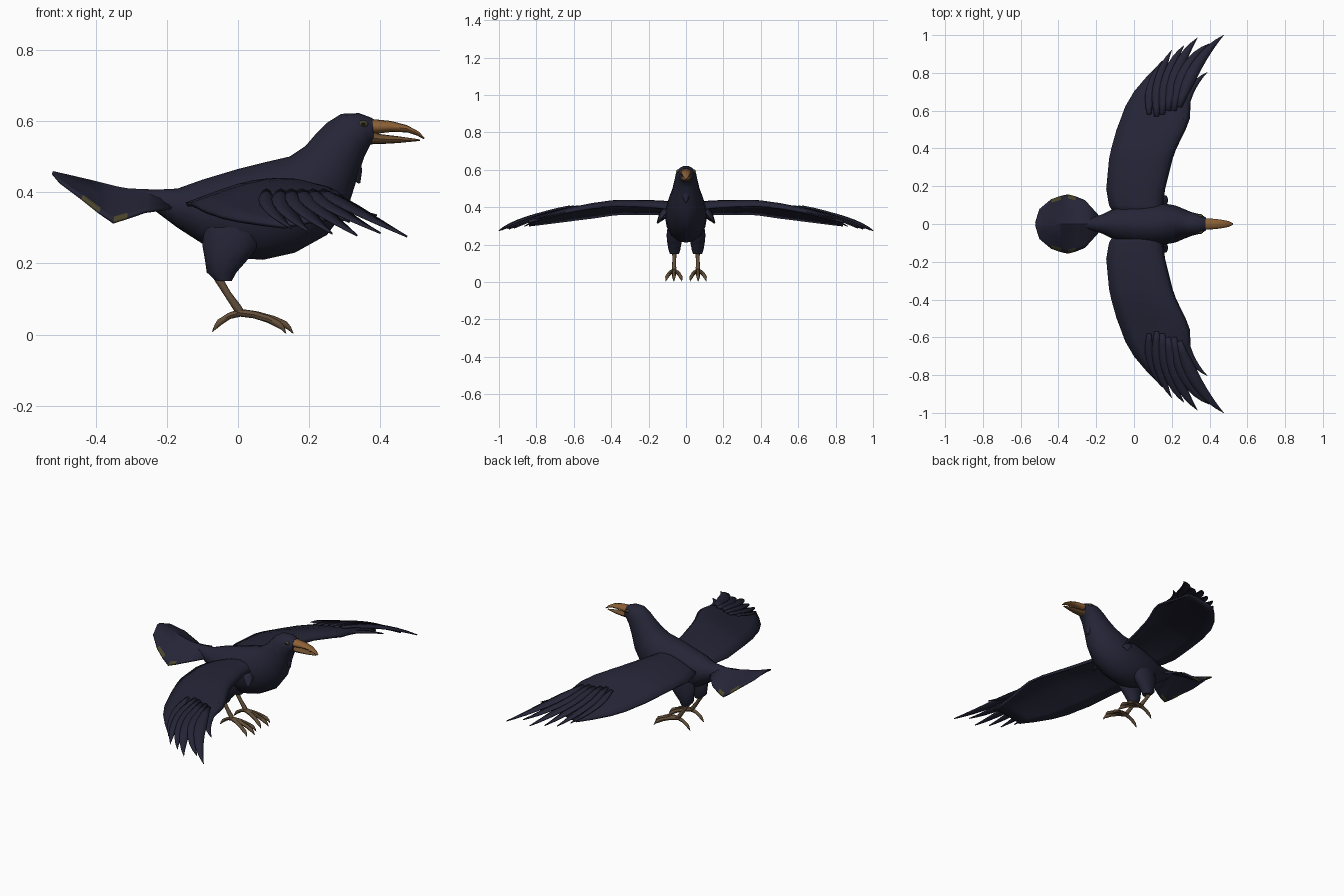
import bpy, bmesh, math
from mathutils import Vector


def material(name, rgb):
    m = bpy.data.materials.new(name)
    m.diffuse_color = (*rgb, 1)
    return m


PLUMAGE = material("dark_navy_plumage", (0.018, 0.018, 0.038))
HORN = material("tan_beak", (0.27, 0.12, 0.037))
HORN_DARK = material("brown_lower_beak", (0.16, 0.08, 0.03))
LEG = material("brown_leg", (0.125, 0.078, 0.042))
OLIVE = material("olive_patch", (0.07, 0.06, 0.025))
BLACK = material("black_eye", (0.006, 0.006, 0.006))


def finish(name, bm, mats, mirror=False, thick=0, angle=45):
    bmesh.ops.recalc_face_normals(bm, faces=bm.faces)
    me = bpy.data.meshes.new(name)
    bm.to_mesh(me)
    bm.free()
    for m in mats:
        me.materials.append(m)
    ob = bpy.data.objects.new(name, me)
    bpy.context.collection.objects.link(ob)
    if thick:
        mod = ob.modifiers.new("thickness", 'SOLIDIFY')
        mod.thickness, mod.offset = thick, 0
    if mirror:
        ob.modifiers.new("mirror", 'MIRROR').use_axis = (False, True, False)
    bpy.ops.object.select_all(action='DESELECT')
    ob.select_set(True)
    bpy.context.view_layer.objects.active = ob
    bpy.ops.object.shade_smooth_by_angle(angle=math.radians(angle))
    return ob


def skin(bm, rows, closed):
    """Bridge rows of points; closed rows become a capped tube."""
    vs = [[bm.verts.new(p) for p in r] for r in rows]
    n = len(rows[0])
    for a, b in zip(vs, vs[1:]):
        for i in range(n if closed else n - 1):
            j = (i + 1) % n
            bm.faces.new((a[i], a[j], b[j], b[i]))
    if closed:
        bm.faces.new(vs[0])
        bm.faces.new(vs[-1])


def slanted_ring(xt, zt, xb, zb, w, n=16):
    """Ellipse from a top point to a bottom point, with half width w in y."""
    top, bot = Vector((xt, 0, zt)), Vector((xb, 0, zb))
    mid, half = (top + bot) / 2, (top - bot) / 2
    return [mid + half * math.cos(2 * math.pi * i / n)
            + Vector((0, w * math.sin(2 * math.pi * i / n), 0)) for i in range(n)]


def tube(bm, pts, n=8):
    """Round tube through (x, y, z, radius) points."""
    p = [Vector(q[:3]) for q in pts]
    rows = []
    for i, q in enumerate(pts):
        d = (p[min(i + 1, len(p) - 1)] - p[max(i - 1, 0)]).normalized()
        side = d.cross(Vector((0, 1, 0))).normalized()
        up = side.cross(d)
        rows.append([p[i] + q[3] * (side * math.cos(2 * math.pi * k / n)
                     + up * math.sin(2 * math.pi * k / n)) for k in range(n)])
    skin(bm, rows, True)


def feather(bm, a, c, b, w, rows=9):
    """Pointed blade along a bent path with a raised spine."""
    a, c, b = Vector(a), Vector(c), Vector(b)
    out = []
    for i in range(rows):
        t = i / (rows - 1)
        p = a * (1 - t) ** 2 + c * 2 * t * (1 - t) + b * t * t
        d = (c - a) * (1 - t) + (b - c) * t
        side = Vector((d.y, -d.x, 0)).normalized()
        h = w * max(0.02, min(1, 0.4 + 2 * t) * (1 - t ** 3))
        out.append([p - side * h, p + Vector((0, 0, 0.006 * (1 - t))), p + side * h])
    skin(bm, out, False)


# Body, neck and head: xtop, ztop, xbottom, zbottom, half width
bm = bmesh.new()
skin(bm, [slanted_ring(*r) for r in (
    (-0.27, 0.405, -0.25, 0.36, 0.025), (-0.17, 0.41, -0.17, 0.30, 0.05),
    (-0.10, 0.435, -0.10, 0.255, 0.085), (0.0, 0.465, 0.0, 0.215, 0.105),
    (0.08, 0.485, 0.07, 0.21, 0.112), (0.145, 0.50, 0.16, 0.23, 0.11),
    (0.19, 0.53, 0.25, 0.28, 0.098), (0.22, 0.565, 0.31, 0.36, 0.078),
    (0.25, 0.595, 0.335, 0.44, 0.066), (0.29, 0.62, 0.355, 0.50, 0.058),
    (0.34, 0.622, 0.372, 0.533, 0.05), (0.378, 0.608, 0.382, 0.536, 0.034))], True)
finish("body", bm, [PLUMAGE])

# Throat tuft
bm = bmesh.new()
tube(bm, [(0.315, 0, 0.50, 0.025), (0.328, 0, 0.455, 0.022), (0.341, 0, 0.425, 0.003)])
finish("throat_tuft", bm, [PLUMAGE])

# Upper and lower beak
bm = bmesh.new()
skin(bm, [slanted_ring(*r, n=12) for r in (
    (0.37, 0.606, 0.37, 0.562, 0.031), (0.43, 0.60, 0.43, 0.569, 0.027),
    (0.475, 0.588, 0.475, 0.568, 0.021), (0.508, 0.57, 0.503, 0.559, 0.014),
    (0.525, 0.552, 0.521, 0.549, 0.004))], True)
finish("upper_beak", bm, [HORN])
bm = bmesh.new()
skin(bm, [slanted_ring(*r, n=12) for r in (
    (0.37, 0.572, 0.37, 0.535, 0.029), (0.40, 0.563, 0.40, 0.535, 0.026),
    (0.45, 0.557, 0.45, 0.538, 0.019), (0.512, 0.548, 0.512, 0.544, 0.005))], True)
finish("lower_beak", bm, [HORN_DARK])

# Eyes with an olive rim
for name, mat, r, y in (("eye_rim", OLIVE, 0.014, 0.043), ("eye", BLACK, 0.008, 0.0475)):
    bm = bmesh.new()
    bmesh.ops.create_uvsphere(bm, u_segments=12, v_segments=8, radius=r)
    for v in bm.verts:
        v.co = Vector((0.352 + v.co.x, y + v.co.y * 0.6, 0.592 + v.co.z * 0.7))
    finish(name, bm, [mat], mirror=True)

# Tail fan: ridge x, z, then edge x, y, z
bm = bmesh.new()
rows = []
for xr, zr, xe, ye, ze in (
        (-0.19, 0.40, -0.18, 0.035, 0.355), (-0.265, 0.405, -0.26, 0.125, 0.345),
        (-0.305, 0.406, -0.31, 0.145, 0.328), (-0.34, 0.412, -0.35, 0.155, 0.315),
        (-0.375, 0.421, -0.39, 0.147, 0.343), (-0.42, 0.432, -0.44, 0.13, 0.383),
        (-0.48, 0.446, -0.50, 0.08, 0.428), (-0.52, 0.455, -0.522, 0.01, 0.454)):
    rows.append([(xr + (xe - xr) * abs(t), ye * t, zr + (ze - zr) * abs(t))
                 for t in (-1, -0.86, -0.45, 0, 0.45, 0.86, 1)])
skin(bm, rows, False)
bm.faces.ensure_lookup_table()
for i, f in enumerate(bm.faces):
    f.material_index = int(i % 6 in (0, 5) and i // 6 in (2, 4))
finish("tail", bm, [PLUMAGE, OLIVE], thick=0.008)

# Wing: y, leading x, trailing x, leading z, trailing z, arch
bm = bmesh.new()
rows = []
for y, xl, xt, zl, zt, arch in (
        (0.05, 0.15, -0.10, 0.385, 0.365, 0.05), (0.10, 0.15, -0.13, 0.39, 0.365, 0.045),
        (0.185, 0.16, -0.145, 0.40, 0.365, 0.042), (0.345, 0.20, -0.13, 0.405, 0.365, 0.04),
        (0.40, 0.22, -0.118, 0.405, 0.36, 0.038), (0.50, 0.27, -0.09, 0.395, 0.345, 0.035),
        (0.56, 0.293, -0.067, 0.385, 0.338, 0.032), (0.62, 0.295, -0.045, 0.375, 0.33, 0.03),
        (0.70, 0.295, 0.002, 0.355, 0.32, 0.025), (0.78, 0.305, 0.07, 0.335, 0.31, 0.018),
        (0.84, 0.315, 0.13, 0.318, 0.303, 0.012)):
    row = []
    for k in range(9):
        u = (k / 8) ** 1.4
        row.append((xl + (xt - xl) * u, y,
                    zl + (zt - zl) * u + arch * math.sin(math.pi * u ** 0.6)))
    rows.append(row)
skin(bm, rows, False)
finish("wing", bm, [PLUMAGE], mirror=True, thick=0.012)

# Flight feathers fanned over the wing tip: base, bend, tip, half width
bm = bmesh.new()
for bx, by, cx, cy, tx, ty, tz, w in (
        (0.26, 0.55, 0.27, 0.72, 0.39, 0.805, 0.335, 0.022),
        (0.24, 0.62, 0.31, 0.87, 0.475, 1.0, 0.275, 0.034),
        (0.21, 0.60, 0.25, 0.86, 0.40, 0.955, 0.285, 0.034),
        (0.18, 0.60, 0.21, 0.85, 0.335, 0.985, 0.278, 0.034),
        (0.15, 0.58, 0.16, 0.82, 0.265, 0.945, 0.283, 0.032),
        (0.12, 0.57, 0.11, 0.78, 0.20, 0.92, 0.288, 0.03),
        (0.08, 0.58, 0.07, 0.74, 0.15, 0.865, 0.298, 0.026)):
    feather(bm, (bx, by, 0.402), (cx, cy, 0.357), (tx, ty, tz), w)
# Small feather under the wing root
feather(bm, (0.13, 0.10, 0.40), (0.16, 0.125, 0.37), (0.17, 0.15, 0.32), 0.03)
finish("wing_feathers", bm, [PLUMAGE], mirror=True, thick=0.005)

# Feathered thighs: z, x, x radius, y radius
bm = bmesh.new()
skin(bm, [[(x + rx * math.cos(k * math.pi / 6), 0.062 + ry * math.sin(k * math.pi / 6), z)
           for k in range(12)] for z, x, rx, ry in (
    (0.30, -0.01, 0.085, 0.036), (0.25, -0.02, 0.08, 0.042), (0.21, -0.033, 0.06, 0.038),
    (0.175, -0.046, 0.042, 0.032), (0.15, -0.04, 0.022, 0.024))], True)
finish("thigh", bm, [PLUMAGE], mirror=True)

# Shank, three front toes and a back toe
bm = bmesh.new()
tube(bm, [(-0.06, 0.062, 0.165, 0.012), (-0.03, 0.063, 0.115, 0.010),
          (-0.002, 0.064, 0.075, 0.012), (0.012, 0.064, 0.055, 0.010)])
for ty, tx in ((0.022, 0.135), (0.065, 0.155), (0.108, 0.135)):
    def at(t, z, r):
        return (tx * t, 0.064 + (ty - 0.064) * t, z, r)
    tube(bm, [at(0, 0.062, 0.011), at(0.35, 0.055, 0.010), at(0.65, 0.042, 0.010),
              at(0.85, 0.028, 0.010), at(0.93, 0.018, 0.006), at(1, 0.003, 0.001)])
tube(bm, [(0.01, 0.064, 0.062, 0.011), (-0.025, 0.064, 0.052, 0.009),
          (-0.052, 0.064, 0.034, 0.009), (-0.062, 0.064, 0.022, 0.006),
          (-0.072, 0.064, 0.008, 0.001)])
finish("leg", bm, [LEG], mirror=True)
